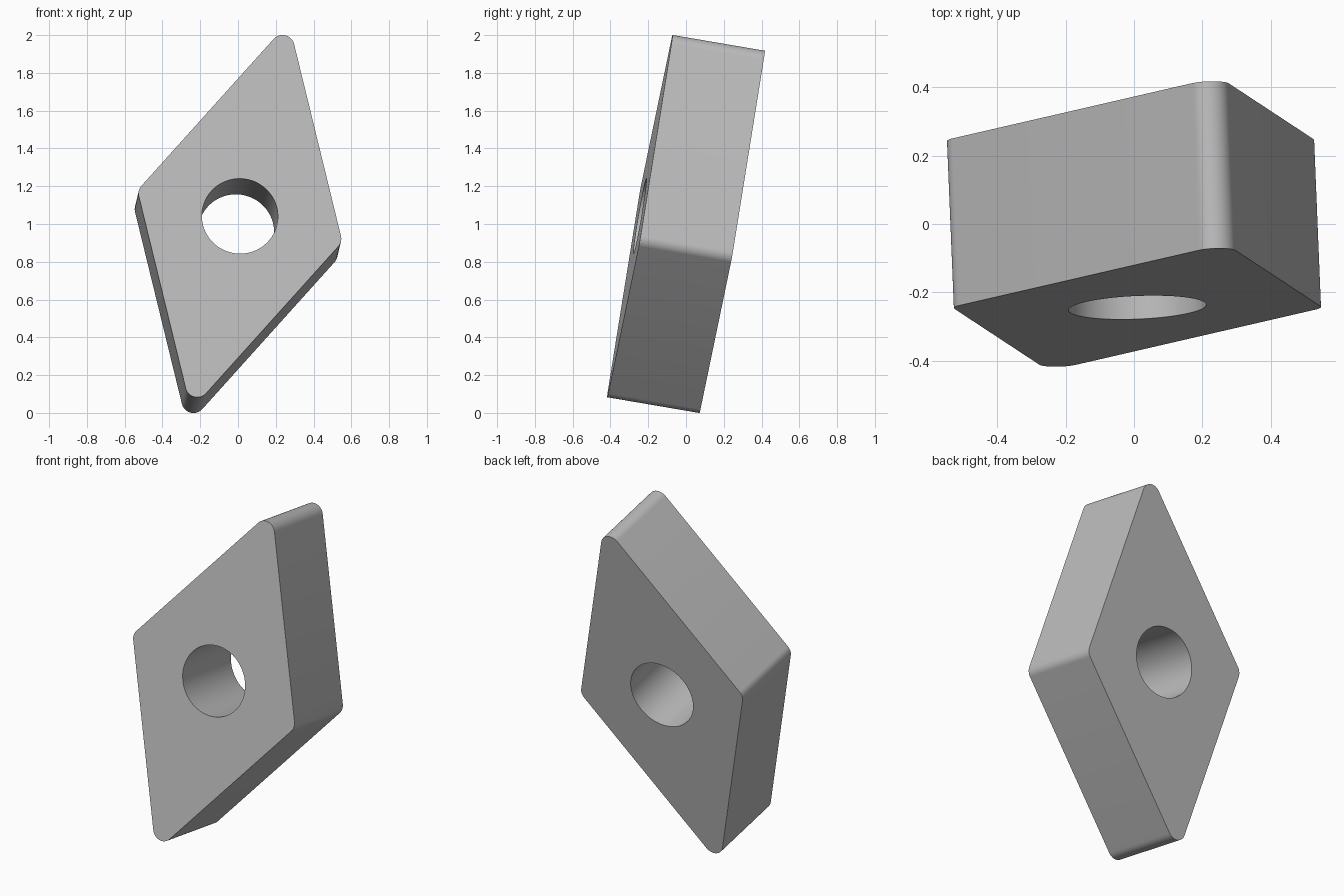
import bpy
import bmesh
from math import radians, sin, cos, pi
from mathutils import Vector, Matrix

# Remove the default cube
cube = bpy.data.objects.get("Cube")
if cube:
    bpy.data.objects.remove(cube, do_unlink=True)

# Main sizes
SIDE, THICK = 1.212, 0.496
CORNER_R, HOLE_R = 0.0626, 0.2015
HALF = radians(27.5)          # half of the sharp corner angle
ARC_STEPS, HOLE_STEPS = 12, 64

# Plain steel
steel = bpy.data.materials.new("grey_steel")
steel.use_nodes = True
colour = (0.5, 0.5, 0.5, 1)
steel.diffuse_color = colour
steel.node_tree.nodes["Principled BSDF"].inputs["Base Color"].default_value = colour


def arc(centre, radius, start, sweep, steps):
    """Points along a circular arc, including both ends."""
    return [centre + radius * Vector((cos(start + sweep * i / steps),
                                      sin(start + sweep * i / steps), 0))
            for i in range(steps + 1)]


def add_loop(bm, points):
    """Closed ring of edges."""
    verts = [bm.verts.new(p) for p in points]
    return [bm.edges.new((v, verts[i - 1])) for i, v in enumerate(verts)]


# Rhombus outline with four rounded corners, counter-clockwise from the right
wide_at = SIDE * sin(HALF) - CORNER_R / cos(HALF)
tall_at = SIDE * cos(HALF) - CORNER_R / sin(HALF)
outline = []
for k in range(4):
    facing = k * pi / 2
    reach, spread = (tall_at, pi / 2 - HALF) if k % 2 else (wide_at, HALF)
    centre = reach * Vector((cos(facing), sin(facing), 0))
    outline += arc(centre, CORNER_R, facing - spread, 2 * spread, ARC_STEPS)
hole = arc(Vector(), HOLE_R, 0, 2 * pi, HOLE_STEPS)[:-1]

# Flat face with a round hole, extruded to a plate
bm = bmesh.new()
edges = add_loop(bm, outline) + add_loop(bm, hole)
bmesh.ops.triangle_fill(bm, use_beauty=True, edges=edges, normal=(0, 0, 1))
bmesh.ops.translate(bm, verts=bm.verts, vec=(0, 0, -THICK / 2))
grown = bmesh.ops.extrude_face_region(bm, geom=bm.faces[:], use_keep_orig=True)
top = [g for g in grown["geom"] if isinstance(g, bmesh.types.BMVert)]
bmesh.ops.translate(bm, verts=top, vec=(0, 0, THICK))
bmesh.ops.recalc_face_normals(bm, faces=bm.faces[:])
mesh = bpy.data.meshes.new("cutting_insert")
bm.to_mesh(mesh)
bm.free()
mesh.materials.append(steel)

insert = bpy.data.objects.new("cutting_insert", mesh)
bpy.context.collection.objects.link(insert)

# Tilt the plate: hole axis runs front to back, long diagonal runs upward
back = Vector((-0.0404, 0.985, -0.168)).normalized()
across = back.cross(Vector((0.2406, 0.172, 0.955))).normalized()
upward = across.cross(back)
tilt = Matrix((across, upward, -back)).transposed().to_4x4()
insert.matrix_world = Matrix.Translation((0, 0, 1)) @ tilt

# Smooth corners and bore, crisp rims
bpy.ops.object.select_all(action='DESELECT')
insert.select_set(True)
bpy.context.view_layer.objects.active = insert
bpy.ops.object.shade_smooth_by_angle(angle=radians(30))
